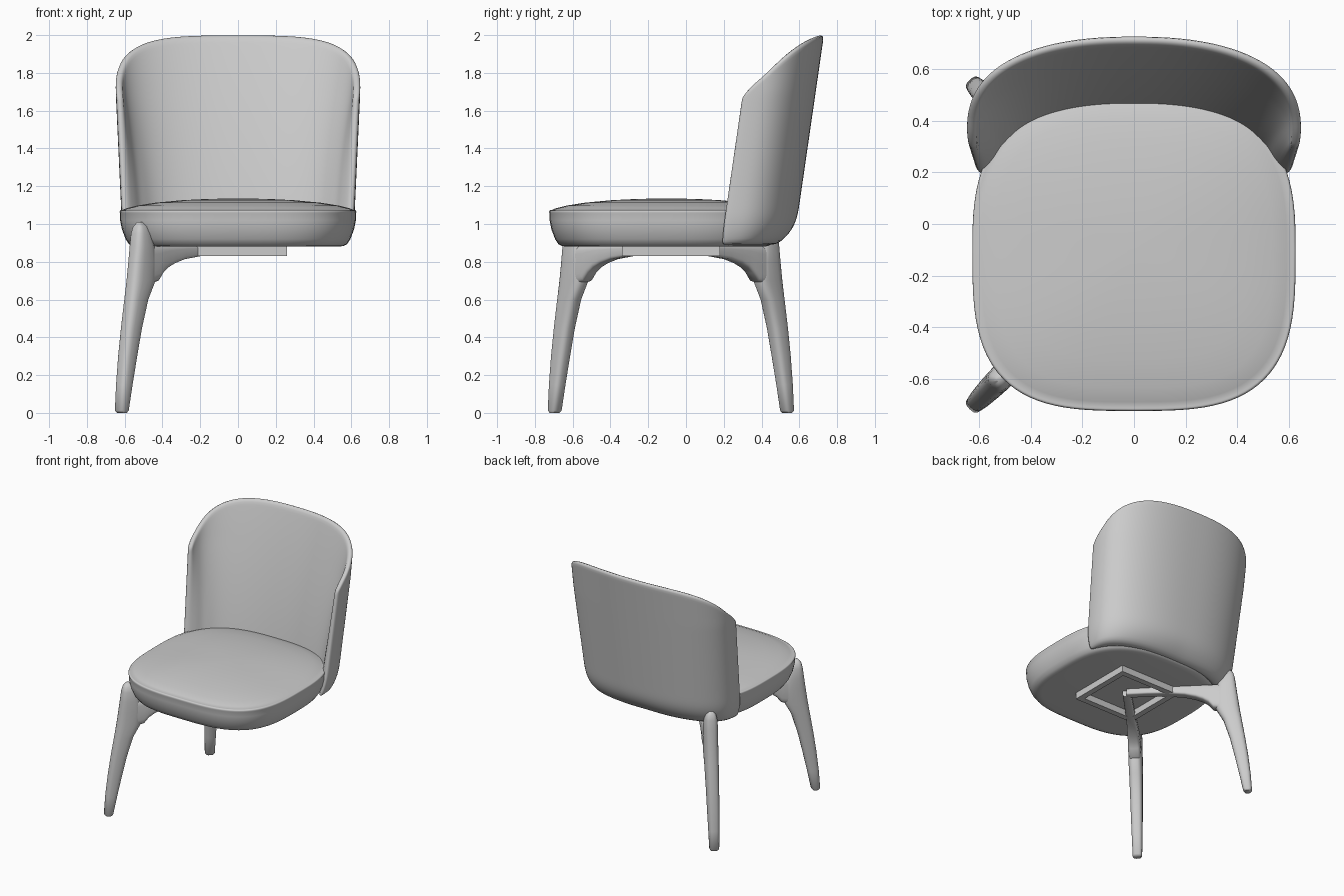
import bpy, bmesh
from math import sin, cos, pi, radians, copysign, sqrt
from mathutils import Vector

cube = bpy.data.objects.get("Cube")
if cube:
    bpy.data.objects.remove(cube)

# Material
grey = bpy.data.materials.new("light_grey")
grey.use_nodes = True
grey.diffuse_color = (0.6, 0.6, 0.6, 1)
grey.node_tree.nodes["Principled BSDF"].inputs["Base Color"].default_value = (0.6, 0.6, 0.6, 1)


def spow(v, e):
    return copysign(abs(v) ** e, v)


def finish(name, bm, loc=(0, 0, 0), angle=None):
    bmesh.ops.recalc_face_normals(bm, faces=bm.faces)
    mesh = bpy.data.meshes.new(name)
    bm.to_mesh(mesh)
    bm.free()
    mesh.materials.append(grey)
    obj = bpy.data.objects.new(name, mesh)
    obj.location = loc
    bpy.context.collection.objects.link(obj)
    if angle is None:
        mesh.shade_smooth()
    elif angle:
        bpy.ops.object.select_all(action="DESELECT")
        obj.select_set(True)
        bpy.context.view_layer.objects.active = obj
        bpy.ops.object.shade_smooth_by_angle(angle=radians(angle))
    return obj


def loft(name, rings, closed=False, **kw):
    """Skin a list of equal point loops, capped or joined end to end."""
    bm = bmesh.new()
    loops = [[bm.verts.new(p) for p in ring] for ring in rings]
    n = len(loops[0])
    pairs = list(zip(loops, loops[1:])) + ([(loops[-1], loops[0])] if closed else [])
    for a, b in pairs:
        for i in range(n):
            j = (i + 1) % n
            bm.faces.new((a[i], a[j], b[j], b[i]))
    if not closed:
        bm.faces.new(loops[0])
        bm.faces.new(loops[-1])
    return finish(name, bm, **kw)


# Seat cushion: rounded-square outline swept through a padded side profile
def seat_ring(z, inset, n=96):
    k = 1 - inset / 0.625
    pts = []
    for i in range(n):
        t = 2 * pi * i / n
        e, depth = (2 / 2.8, 0.6) if sin(t) > 0 else (2 / 3.2, 0.625)
        pts.append((0.627 * k * spow(cos(t), e), -0.1 + depth * k * spow(sin(t), e), z))
    return pts


seat_profile = [(0.88, 0.6), (0.88, 0.1), (0.883, 0.07), (0.893, 0.05), (0.92, 0.032),
                (0.97, 0.013), (1.02, 0.003), (1.055, 0.003), (1.063, 0), (1.071, 0.002),
                (1.075, 0.008), (1.073, 0.013), (1.083, 0.035), (1.097, 0.09), (1.113, 0.19),
                (1.126, 0.33), (1.133, 0.47), (1.135, 0.6)]
loft("seat_cushion", [seat_ring(z, i) for z, i in seat_profile])

# Backrest: leaning wrap-around shell, thickly padded on the inside
SPAN, BASE = radians(100), 0.89
COLS, ROWS = 48, 28


def plan(t):
    return Vector((0.62 * spow(sin(t), 0.87), 0.28 + 0.32 * spow(cos(t), 0.87), 0))


def shell_point(t, v, inside):
    s = abs(t) / SPAN
    z = BASE + (2 - 0.33 * s ** 2.8 - BASE) * v
    tangent = plan(t + 0.03) - plan(t - 0.03)
    inward = Vector((tangent.y, -tangent.x, 0)).normalized()
    pad = 0.032 + 0.1 * (1 - s ** 8) * (1 - v ** 2)
    tuck = max(0, (1.1 - z) / 0.21) ** 3 * (0.09 - 0.06 * s)
    p = plan(t) + inward * max(pad if inside else 0, tuck + (0.03 if inside else 0))
    p.x *= 1 + 0.045 * min(1, (z - 1.1) / 0.6)
    p.y += 0.145 * (z - 1.1)
    p.z = z
    return p


bm = bmesh.new()
grid = [[[bm.verts.new(shell_point(SPAN * (2 * c / COLS - 1), r / ROWS, side))
          for r in range(ROWS + 1)] for c in range(COLS + 1)] for side in (False, True)]
for g in grid:
    for c in range(COLS):
        for r in range(ROWS):
            bm.faces.new((g[c][r], g[c + 1][r], g[c + 1][r + 1], g[c][r + 1]))
border = ([(c, 0) for c in range(COLS)] + [(COLS, r) for r in range(ROWS)]
          + [(c, ROWS) for c in range(COLS, 0, -1)] + [(0, r) for r in range(ROWS, 0, -1)])
for (a, b), (c, d) in zip(border, border[1:] + border[:1]):
    bm.faces.new((grid[0][a][b], grid[0][c][d], grid[1][c][d], grid[1][a][b]))
back = finish("backrest", bm)
back.modifiers.new("soften", "SUBSURF").levels = 1
back.modifiers["soften"].render_levels = 1

# Legs and arms are drawn along a diagonal from the frame centre, then mirrored
CENTRE = (0, -0.08, 0)
ROOT = 1 / sqrt(2)


def diagonal(r, t, z):
    return ((t - r) * ROOT, (-t - r) * ROOT, z)


def oval(n=24, e=0.7):
    return [(spow(cos(2 * pi * i / n), e), spow(sin(2 * pi * i / n), e)) for i in range(n)]


def mirror(obj):
    m = obj.modifiers.new("front_and_back", "MIRROR")
    m.use_axis = (False, True, False)
    m.use_mirror_merge = False


# Right legs: height, inner radius, outer radius, half width
leg_sections = [(0, 0.85, 0.89, 0.027), (0.012, 0.838, 0.902, 0.034), (0.15, 0.81, 0.892, 0.038),
                (0.3, 0.777, 0.875, 0.042), (0.45, 0.742, 0.853, 0.045), (0.6, 0.695, 0.828, 0.048),
                (0.7, 0.64, 0.812, 0.05), (0.8, 0.635, 0.798, 0.05), (0.88, 0.65, 0.787, 0.05),
                (0.95, 0.675, 0.778, 0.044), (0.985, 0.695, 0.768, 0.034), (1.01, 0.722, 0.748, 0.012)]
legs = loft("right_legs", [[diagonal((a + b) / 2 + (b - a) / 2 * p, w * q, z) for p, q in oval()]
                           for z, a, b, w in leg_sections], loc=CENTRE, angle=50)
mirror(legs)

# Curved arms joining the legs to the centre: radius, underside height, half width
arm_sections = [(0.7, 0.68, 0.046), (0.625, 0.697, 0.046), (0.59, 0.74, 0.044), (0.55, 0.768, 0.042),
                (0.5, 0.79, 0.04), (0.42, 0.813, 0.037), (0.3, 0.829, 0.034), (0.15, 0.834, 0.032),
                (0, 0.834, 0.03)]
arms = loft("right_arms", [[diagonal(r, w * p, (b + 0.885) / 2 + (0.885 - b) / 2 * q)
                            for p, q in oval(e=0.45)]
                           for r, b, w in arm_sections], loc=CENTRE, angle=50)
mirror(arms)

# Square mounting frame under the seat
frame = [(0.26, 0.83), (0.26, 0.885), (0.215, 0.885), (0.215, 0.83)]
loft("seat_frame", [[(h * x, h * y, z) for x, y in ((-1, -1), (1, -1), (1, 1), (-1, 1))]
                    for h, z in frame], closed=True, loc=CENTRE, angle=0)
